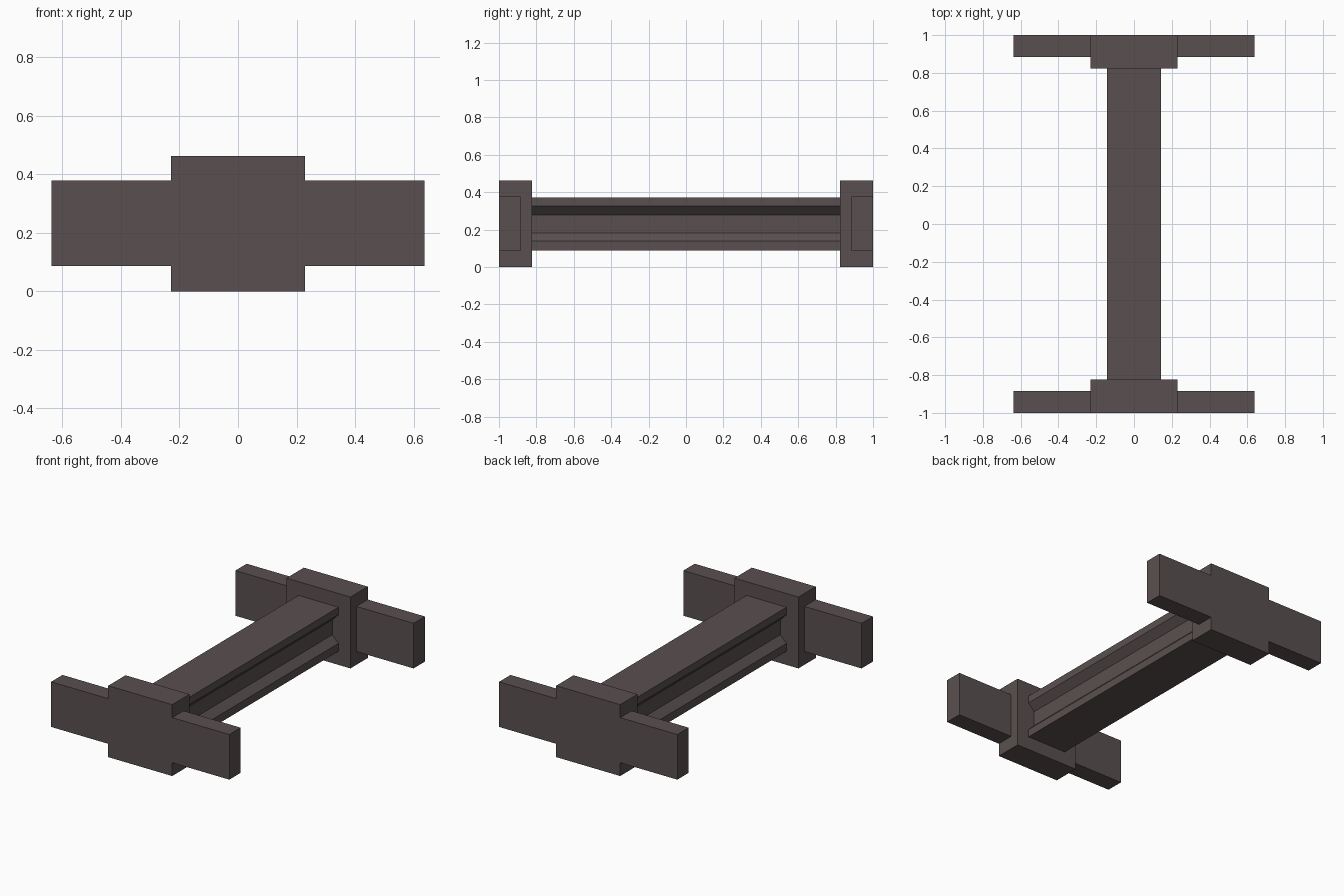
import bpy, bmesh

if "Cube" in bpy.data.objects:
    bpy.data.objects.remove(bpy.data.objects["Cube"])

iron = bpy.data.materials.new("dark brown grey")
iron.diffuse_color = (0.102, 0.080, 0.080, 1)
iron.use_nodes = True
iron.node_tree.nodes["Principled BSDF"].inputs["Base Color"].default_value = iron.diffuse_color


def make_object(name, bm):
    bmesh.ops.recalc_face_normals(bm, faces=bm.faces)
    mesh = bpy.data.meshes.new(name)
    bm.to_mesh(mesh)
    bm.free()
    mesh.materials.append(iron)
    obj = bpy.data.objects.new(name, mesh)
    bpy.context.collection.objects.link(obj)
    return obj


def prism(name, profile, y0, y1):
    """Extrude an (x, z) outline along y."""
    bm = bmesh.new()
    face = bm.faces.new([bm.verts.new((x, y0, z)) for x, z in profile])
    ext = bmesh.ops.extrude_face_region(bm, geom=[face])
    verts = [v for v in ext["geom"] if isinstance(v, bmesh.types.BMVert)]
    bmesh.ops.translate(bm, verts=verts, vec=(0, y1 - y0, 0))
    # extrusion keeps the starting face, so the solid is closed
    if not face.is_valid or len([f for f in bm.faces if all(abs(v.co.y - y0) < 1e-6 for v in f.verts)]) == 0:
        bm.faces.new([v for v in bm.verts if abs(v.co.y - y0) < 1e-6])
    return make_object(name, bm)


def rect(half_w, z0, z1):
    return [(-half_w, z0), (half_w, z0), (half_w, z1), (-half_w, z1)]


# Long beam with a tapered groove along both sides
right = [(0.143, 0.088), (0.143, 0.139), (0.099, 0.183),
         (0.099, 0.279), (0.143, 0.325), (0.143, 0.373)]
left = [(-x, z) for x, z in reversed(right)]
prism("beam", right + left, -0.823, 0.823)

# End block with a thinner crossbar flush to its outer face
block = prism("end_block", rect(0.229, 0, 0.462), -1, -0.823)
bar = prism("crossbar_helper", rect(0.638, 0.086, 0.378), -1, -0.884)
bar.hide_render = True
bar.hide_viewport = True
join = block.modifiers.new("join crossbar", 'BOOLEAN')
join.operation = 'UNION'
join.solver = 'EXACT'
join.object = bar

# Matching end at the back
mirror = block.modifiers.new("mirror", 'MIRROR')
mirror.use_axis = (False, True, False)
